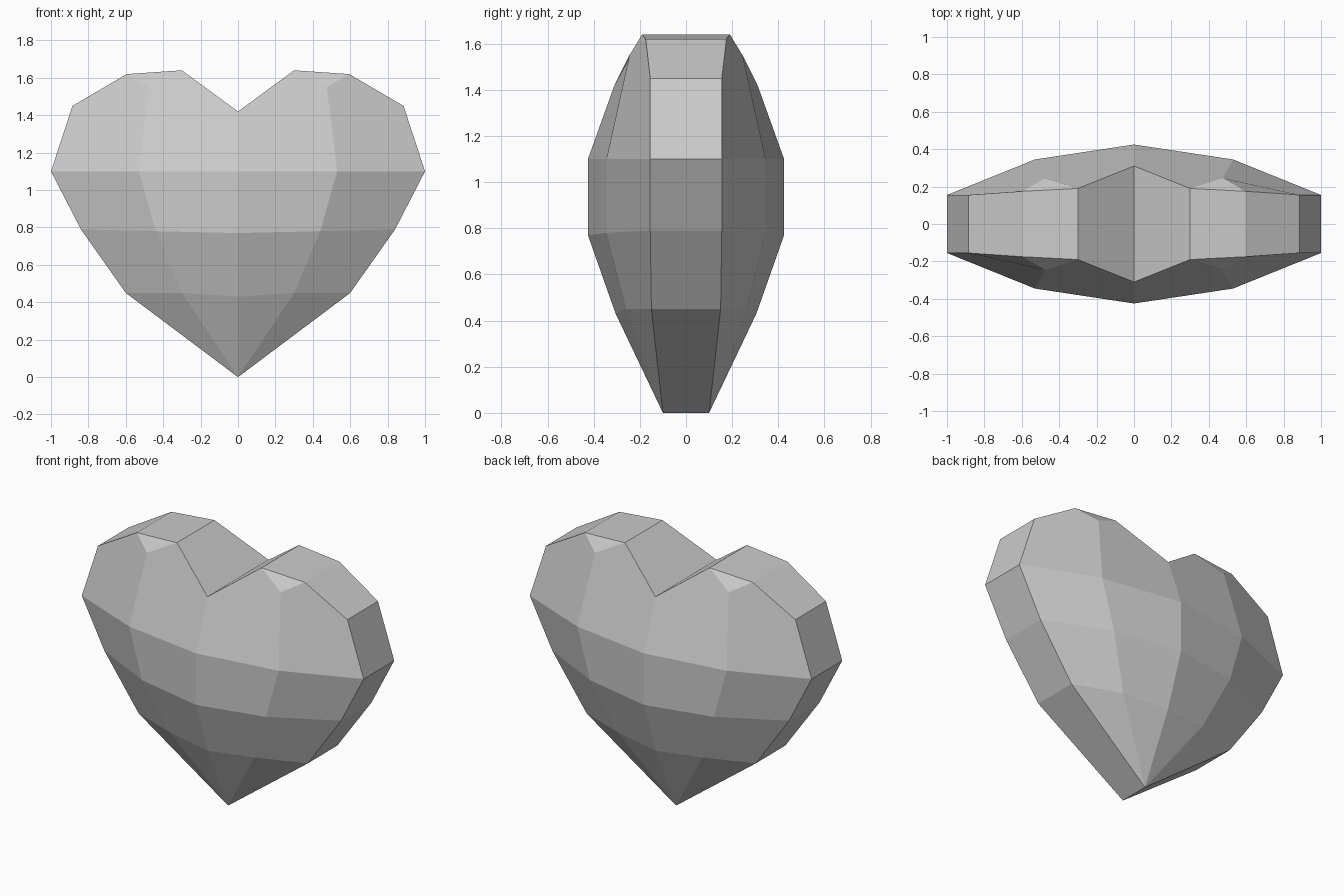
import bpy
import bmesh

cube = bpy.data.objects.get("Cube")
if cube:
    bpy.data.objects.remove(cube)

# One grey stone colour
grey = bpy.data.materials.new("light_grey")
grey.use_nodes = True
colour = (0.6, 0.6, 0.6, 1)
grey.diffuse_color = colour
grey.node_tree.nodes["Principled BSDF"].inputs["Base Color"].default_value = colour

# Half of the heart outline, tip to cleft: x, z, half depth
rim = [(0, 0, .10), (.60, .45, .15), (.84, .79, .155), (1, 1.10, .155),
       (.885, 1.45, .155), (.595, 1.62, .175), (.30, 1.64, .19), (0, 1.42, .31)]
# Raised facet corners on the centre line and halfway out, bottom to top
ridge = [(0, .43, .305), (0, .77, .425), (0, 1.10, .425)]
middle = [(.30, .45, .26), (.44, .78, .345), (.53, 1.10, .345), (.475, 1.55, .245)]

bm = bmesh.new()


def add_face(points):
    bm.faces.new([bm.verts.new(p) for p in points])


def quarter(sx, sy):
    """One front or back cheek on one side, plus half of its rim wall."""
    def place(points):
        return [(sx * x, sy * d, z) for x, z, d in points]
    r, c, m = place(rim), place(ridge), place(middle)
    # Tip facets
    add_face((r[0], m[0], c[0]))
    add_face((r[0], r[1], m[0]))
    # Two bands of facets
    for i in range(2):
        add_face((c[i], m[i], m[i + 1], c[i + 1]))
        add_face((m[i], r[i + 1], r[i + 2], m[i + 1]))
    # Lobe facets
    add_face((c[2], m[2], m[3], r[6], r[7]))
    add_face((m[2], r[3], r[4], r[5], m[3]))
    add_face((m[3], r[5], r[6]))


for sx in (1, -1):
    for sy in (1, -1):
        quarter(sx, sy)
    # Flat wall joining the front and back outlines
    for (x0, z0, d0), (x1, z1, d1) in zip(rim, rim[1:]):
        add_face([(sx * x0, -d0, z0), (sx * x1, -d1, z1),
                  (sx * x1, d1, z1), (sx * x0, d0, z0)])

# Weld the facets into one closed solid
bmesh.ops.remove_doubles(bm, verts=bm.verts, dist=0.0005)
bmesh.ops.recalc_face_normals(bm, faces=bm.faces)
mesh = bpy.data.meshes.new("faceted_heart")
bm.to_mesh(mesh)
bm.free()
mesh.materials.append(grey)
heart = bpy.data.objects.new("faceted_heart", mesh)
bpy.context.collection.objects.link(heart)
